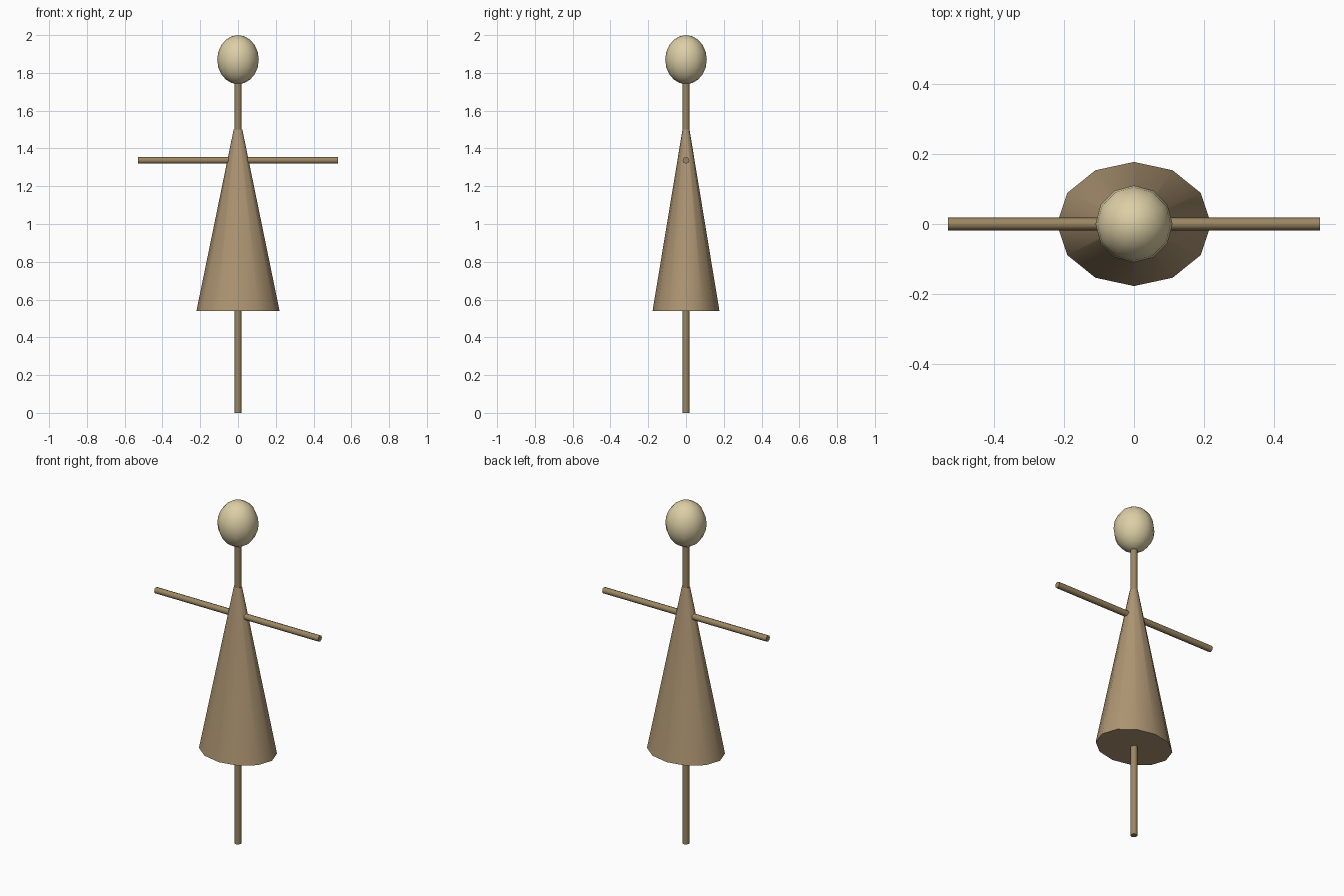
import bpy
from math import pi

if "Cube" in bpy.data.objects:
    bpy.data.objects.remove(bpy.data.objects["Cube"])


def material(name, color):
    m = bpy.data.materials.new(name)
    m.diffuse_color = (*color, 1)
    m.use_nodes = True
    m.node_tree.nodes["Principled BSDF"].inputs["Base Color"].default_value = m.diffuse_color
    return m


def finish(name, mat, scale=(1, 1, 1)):
    ob = bpy.context.object
    ob.name = name
    ob.scale = scale
    bpy.ops.object.transform_apply(location=False, rotation=True, scale=True)
    ob.data.materials.append(mat)
    bpy.ops.object.shade_smooth_by_angle(angle=pi / 3.5)
    return ob


wood = material("wood", (0.33, 0.24, 0.12))
cloth = material("cloth", (0.42, 0.30, 0.17))
sack = material("sack", (0.72, 0.62, 0.38))

# Upright pole, running from the ground into the head
bpy.ops.mesh.primitive_cylinder_add(vertices=8, radius=0.019, depth=1.78,
                                    location=(0, 0, 0.89))
finish("pole", wood)

# Horizontal arm bar
bpy.ops.mesh.primitive_cylinder_add(vertices=8, radius=0.018, depth=1.06,
                                    location=(0, 0, 1.337), rotation=(0, pi / 2, 0))
finish("arm_bar", wood)

# Tapered oval smock, twelve sides with a vertex on the x axis
bpy.ops.mesh.primitive_cone_add(vertices=12, radius1=1, radius2=0.105, depth=0.96,
                                location=(0, 0, 1.02))
finish("smock", cloth, (0.22, 0.177, 1))

# Stuffed egg-shaped head
bpy.ops.mesh.primitive_uv_sphere_add(segments=12, ring_count=10, radius=1,
                                     location=(0, 0, 1.87))
finish("head", sack, (0.11, 0.11, 0.13))
